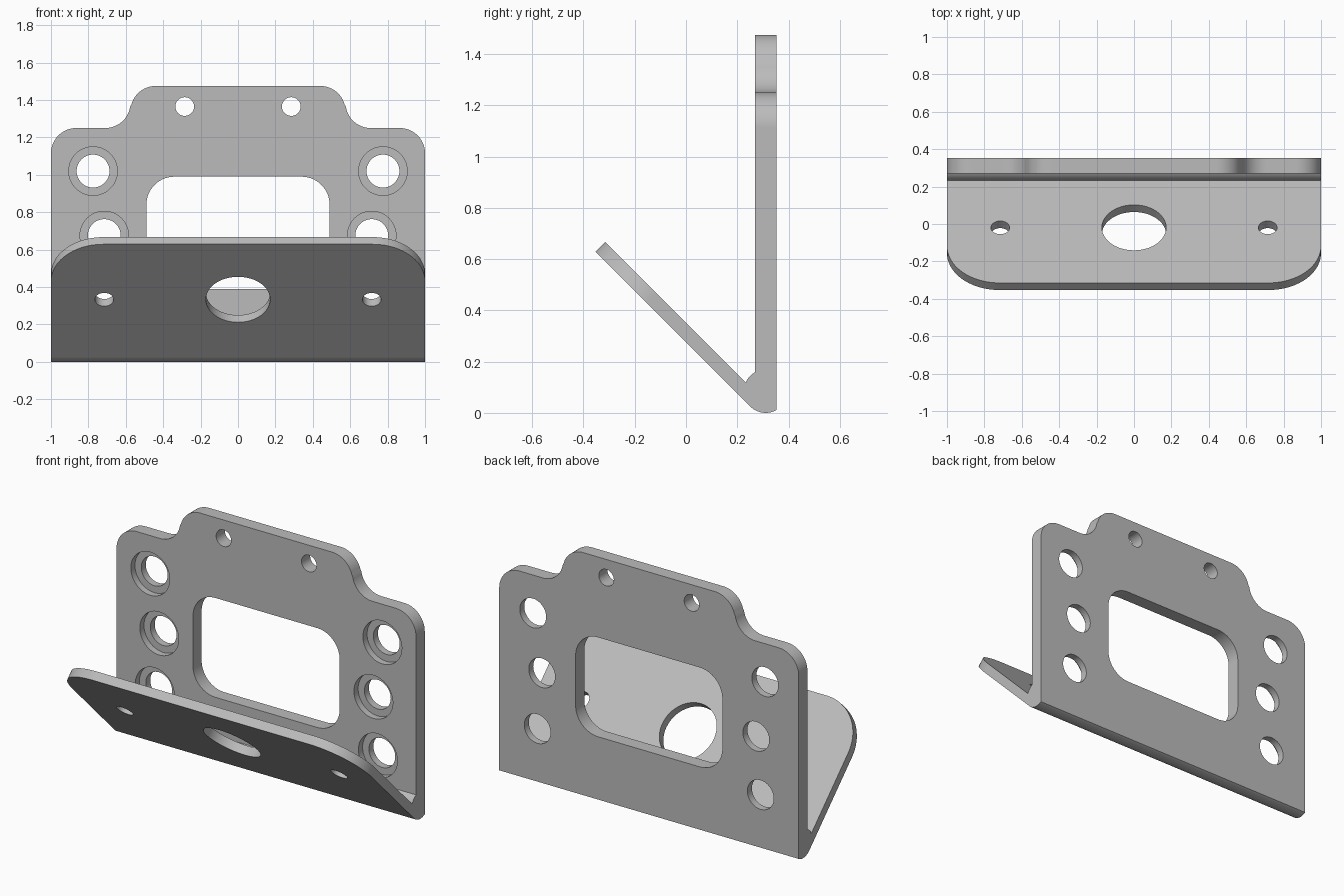
import bpy, bmesh
from math import cos, sin, radians, sqrt
from mathutils import Vector

cube = bpy.data.objects.get("Cube")
if cube:
    bpy.data.objects.remove(cube, do_unlink=True)

# Main sizes
FRONT, BACK, TOP = 0.27, 0.353, 1.475      # upright plate
BEND_Y, BEND_Z, BEND_R = 0.311, 0.085, 0.085
FLANGE_LEN, FLANGE_T = 0.854, 0.054
K = 1 / sqrt(2)

# Frames: origin, two in-plane axes, thickness axis
SIDE = (Vector((0, 0, 0)), Vector((0, 1, 0)), Vector((0, 0, 1)), Vector((1, 0, 0)))
PLATE = (Vector((0, 0, 0)), Vector((1, 0, 0)), Vector((0, 0, 1)), Vector((0, 1, 0)))
FLANGE = (Vector((0, BEND_Y - BEND_R * K, BEND_Z - BEND_R * K)),
          Vector((1, 0, 0)), Vector((0, -K, K)), Vector((0, K, K)))

steel = bpy.data.materials.new("brushed grey")
steel.use_nodes = True
grey = (0.5, 0.5, 0.5, 1)
steel.diffuse_color = grey
steel.node_tree.nodes["Principled BSDF"].inputs["Base Color"].default_value = grey


def arc(cx, cy, r, a0, a1, n=14):
    angles = [radians(a0 + (a1 - a0) * i / n) for i in range(n + 1)]
    return [(cx + r * cos(a), cy + r * sin(a)) for a in angles]


def circle(cx, cy, r):
    return arc(cx, cy, r, 0, 360, 48)[:-1]


def prism(name, points, frame, near, far):
    """Extrude a closed outline along the frame's thickness axis."""
    origin, u, v, w = frame
    bm = bmesh.new()
    base = [bm.verts.new(origin + u * a + v * b + w * near) for a, b in points]
    face = bm.faces.new(base)
    result = bmesh.ops.extrude_face_region(bm, geom=[face])
    moved = [g for g in result["geom"] if isinstance(g, bmesh.types.BMVert)]
    bmesh.ops.translate(bm, verts=moved, vec=w * (far - near))
    bmesh.ops.recalc_face_normals(bm, faces=bm.faces)
    mesh = bpy.data.meshes.new(name)
    bm.to_mesh(mesh)
    bm.free()
    mesh.materials.append(steel)
    obj = bpy.data.objects.new(name, mesh)
    bpy.context.collection.objects.link(obj)
    return obj


def cut(points, frame, near, far):
    cutter = prism("cutter", points, frame, near, far)
    cutter.hide_render = True
    mod = bracket.modifiers.new("cut", 'BOOLEAN')
    mod.operation, mod.solver, mod.object = 'DIFFERENCE', 'EXACT', cutter
    bpy.ops.object.modifier_apply(modifier=mod.name)
    bpy.data.objects.remove(cutter, do_unlink=True)


# Folded sheet: upright plate, rounded bend and sloping flange
_, _, slope, normal = FLANGE
tip_out = FLANGE[0] + slope * FLANGE_LEN
tip_in = tip_out + normal * FLANGE_T
profile = [(BACK, TOP), (FRONT, TOP)]
profile += arc(BEND_Y, BEND_Z, BEND_R, 118.8, 156.4, 8)
profile += [(tip_in.y, tip_in.z), (tip_out.y, tip_out.z)]
profile += arc(BEND_Y, BEND_Z, BEND_R, 225, 299.6, 12)
bracket = prism("folded_bracket", profile, SIDE, -1, 1)
bpy.context.view_layer.objects.active = bracket
bracket.select_set(True)

# Window with rounded corners
window = []
for sx, sz, start in ((1, 1, 0), (-1, 1, 90), (-1, -1, 180), (1, -1, 270)):
    window += arc(sx * 0.34, 0.69 + sz * 0.15, 0.15, start, start + 90)
cut(window, PLATE, 0.22, 0.45)

# Stepped, rounded shoulder of the upright plate
shoulder = arc(0.865, 1.115, 0.135, 0, 90)
shoulder += arc(0.71, 1.385, 0.135, 270, 189.5)
shoulder += arc(0.44, 1.34, 0.135, 9.5, 90)[1:]
shoulder += [(0.44, 1.6), (1.1, 1.6), (1.1, 1.115)]

# Rounded flange corner
corner = arc(0.72, FLANGE_LEN - 0.28, 0.28, 0, 90, 20)
corner += [(0.72, 1.0), (1.1, 1.0), (1.1, FLANGE_LEN - 0.28)]

for side in (1, -1):
    def flip(points):
        return [(side * a, b) for a, b in points]
    cut(flip(shoulder), PLATE, 0.2, 0.45)
    cut(flip(corner), FLANGE, -0.1, 0.15)
    # Counterbored mounting holes
    for x, z in ((0.775, 1.02), (0.715, 0.675), (0.745, 0.33)):
        cut(circle(side * x, z, 0.13), PLATE, 0.22, FRONT + 0.04)
        cut(circle(side * x, z, 0.088), PLATE, 0.22, 0.45)
    # Small holes in the plate and the flange
    cut(circle(side * 0.285, 1.365, 0.05), PLATE, 0.22, 0.45)
    cut(circle(side * 0.715, 0.436, 0.05), FLANGE, -0.1, 0.12)

# Large flange hole
cut(circle(0, 0.436, 0.172), FLANGE, -0.1, 0.12)

bpy.ops.object.shade_smooth_by_angle(angle=radians(30))
weighted = bracket.modifiers.new("even shading", 'WEIGHTED_NORMAL')
weighted.keep_sharp = True
